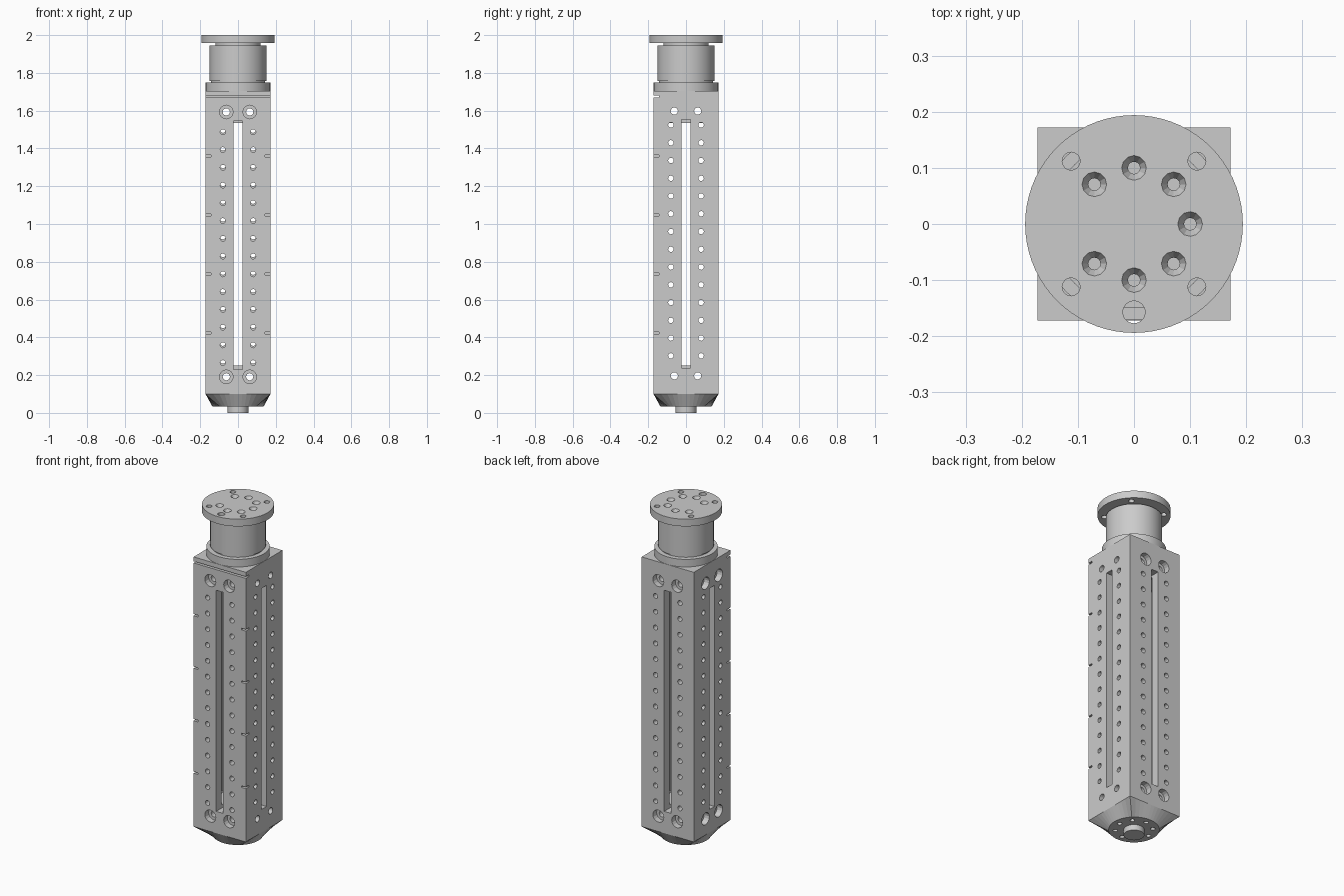
import bpy, bmesh
from math import cos, sin, pi, radians
from mathutils import Matrix, Vector

if "Cube" in bpy.data.objects:
    bpy.data.objects.remove(bpy.data.objects["Cube"])

W = 0.172      # half width of the square body
WALL = 0.05


def lathe(bm, profile, n, mat=Matrix()):
    """Revolve (radius, height) points about z; first and last rings are capped."""
    rings = [[bm.verts.new(mat @ Vector((r * cos(2 * pi * i / n), r * sin(2 * pi * i / n), z)))
              for i in range(n)] for r, z in profile]
    for a, b in zip(rings, rings[1:]):
        for i in range(n):
            j = (i + 1) % n
            bm.faces.new((a[i], a[j], b[j], b[i]))
    bm.faces.new(rings[0][::-1])
    bm.faces.new(rings[-1])


def box(bm, lo, hi, mat=Matrix()):
    lo, hi = Vector(lo), Vector(hi)
    size = Matrix.Diagonal((*(hi - lo), 1))
    bmesh.ops.create_cube(bm, size=1, matrix=mat @ Matrix.Translation((lo + hi) / 2) @ size)


def finish(bm, name):
    bmesh.ops.recalc_face_normals(bm, faces=bm.faces[:])
    me = bpy.data.meshes.new(name)
    bm.to_mesh(me)
    bm.free()
    ob = bpy.data.objects.new(name, me)
    bpy.context.collection.objects.link(ob)
    return ob


def activate(ob):
    bpy.ops.object.select_all(action='DESELECT')
    ob.select_set(True)
    bpy.context.view_layer.objects.active = ob


def cut(ob, bm):
    cutter = finish(bm, "cutter")
    cutter.hide_render = True
    mod = ob.modifiers.new("cut", 'BOOLEAN')
    mod.operation, mod.solver, mod.object = 'DIFFERENCE', 'EXACT', cutter
    activate(ob)
    bpy.ops.object.modifier_apply(modifier=mod.name)
    bpy.data.objects.remove(cutter)


def at(x, y, z):
    return Matrix.Translation((x, y, z))


# Square hollow body
bm = bmesh.new()
box(bm, (-W, -W, 0.10), (W, W, 1.705))
body = finish(bm, "square_body")
bm = bmesh.new()
inner = W - WALL
box(bm, (-inner, -inner, 0.25), (inner, inner, 1.535))
cut(body, bm)

# Slots, hole rows and screw holes: first front/back, then right/left
for axis in range(2):
    bm = bmesh.new()
    for side in range(2):
        # local frame: z runs from outside the face inwards, y is up
        turn = Matrix.Rotation(radians(90 * axis + 180 * side), 4, 'Z')
        z0 = (0.265, 0.302)[axis] + (0.01 * side if axis == 0 else 0)
        s0 = (0.23, 0.237)[axis]
        box(bm, (-0.023, -0.2, s0), (0.023, -0.11, s0 + 1.316), turn)
        inward = turn @ Matrix.Rotation(radians(-90), 4, 'X')
        for x in (-0.08, 0.08):
            for k in range(14):
                lathe(bm, [(0.0145, -0.2), (0.0145, -0.11)], 12,
                      inward @ at(x, -(z0 + 0.094 * k), 0))
    # through screws, counterbored on front, back and left
    inward = Matrix.Rotation(radians(90 * axis), 4, 'Z') @ Matrix.Rotation(radians(-90), 4, 'X')
    screw = [(0.019, 0.137), (0.036, 0.137), (0.036, 0.2)]
    near = [(0.019, -0.2)] if axis else [(0.036, -0.2), (0.036, -0.137), (0.019, -0.137)]
    for x in (-0.062, 0.062):
        for z in ((0.191, 1.593), (0.196, 1.598))[axis]:
            lathe(bm, near + screw, 16, inward @ at(x, -z, 0))
    cut(body, bm)

# Front corner notches and the groove across the top of the front
bm = bmesh.new()
for z in (0.422, 0.735, 1.047, 1.36):
    for s in (-1, 1):
        xs = sorted((s * 0.142, s * 0.2))
        box(bm, (xs[0], -0.2, z - 0.005), (xs[1], -0.142, z + 0.005))
box(bm, (-0.2, -0.2, 1.669), (0.2, -0.142, 1.679))
cut(body, bm)

# Square-to-round foot
bm = bmesh.new()
N = 48
top, low = [], []
for i in range(N):
    c, s = cos(2 * pi * i / N), sin(2 * pi * i / N)
    k = W / max(abs(c), abs(s))
    top.append(bm.verts.new((c * k, s * k, 0.10)))
    low.append(bm.verts.new((c * 0.135, s * 0.135, 0.033)))
for i in range(N):
    j = (i + 1) % N
    bm.faces.new((low[i], low[j], top[j], top[i]))
bm.faces.new(top)
bm.faces.new(low[::-1])
foot = finish(bm, "tapered_foot")
bm = bmesh.new()
for k in range(8):
    a = 2 * pi * k / 8
    lathe(bm, [(0.013, 0.0), (0.013, 0.08)], 12, at(0.1 * cos(a), 0.1 * sin(a), 0))
cut(foot, bm)

# Boss under the foot
bm = bmesh.new()
lathe(bm, [(0.055, 0), (0.055, 0.04)], 48)
boss = finish(bm, "foot_boss")

# Turned base disc, neck and top flange
bm = bmesh.new()
lathe(bm, [(0.171, 1.70), (0.171, 1.75), (0.144, 1.75), (0.144, 1.757), (0.15, 1.757),
           (0.15, 1.945), (0.12, 1.945), (0.12, 1.957), (0.194, 1.957), (0.194, 2.0)], 72)
head = finish(bm, "neck_and_flange")
bm = bmesh.new()
for k in range(8):
    if k != 4:
        a = 2 * pi * k / 8
        lathe(bm, [(0.011, 1.955), (0.011, 1.98), (0.022, 2.0), (0.022, 2.02)], 12,
              at(0.1 * cos(a), 0.1 * sin(a), 0))
for x, y, r in [(sx * 0.112, sy * 0.112, 0.016) for sx in (-1, 1) for sy in (-1, 1)] + [(0, -0.157, 0.02)]:
    lathe(bm, [(r, 1.952), (r, 2.02)], 16, at(x, y, 0))
cut(head, bm)

for ob in (head, boss):
    activate(ob)
    bpy.ops.object.shade_smooth_by_angle(angle=radians(15))
